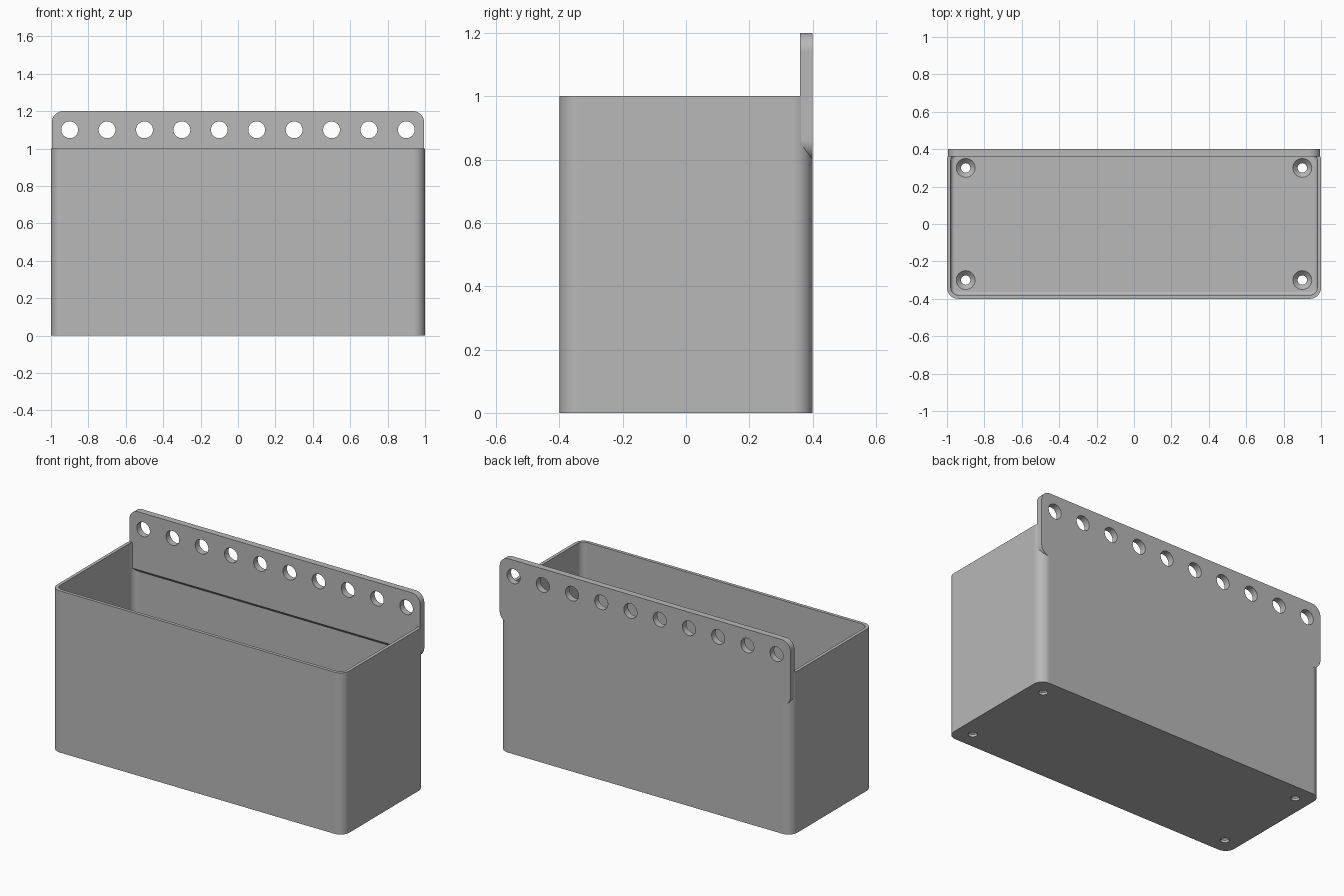
import bpy, bmesh, math
from mathutils import Matrix, Vector

if "Cube" in bpy.data.objects:
    bpy.data.objects.remove(bpy.data.objects["Cube"])

grey = bpy.data.materials.new("light grey")
grey.use_nodes = True
COLOUR = (0.48, 0.48, 0.48, 1)
grey.diffuse_color = COLOUR
grey.node_tree.nodes["Principled BSDF"].inputs["Base Color"].default_value = COLOUR


def make_object(name, bm):
    bmesh.ops.recalc_face_normals(bm, faces=bm.faces)
    mesh = bpy.data.meshes.new(name)
    bm.to_mesh(mesh)
    bm.free()
    mesh.materials.append(grey)
    obj = bpy.data.objects.new(name, mesh)
    bpy.context.collection.objects.link(obj)
    return obj


def rounded_block(half_u, half_v, radius, low, high, steps=10):
    """Rounded rectangle extruded along z."""
    bm = bmesh.new()
    ring = []
    for quarter, (su, sv) in enumerate([(1, 1), (-1, 1), (-1, -1), (1, -1)]):
        for i in range(steps + 1):
            a = math.pi / 2 * (quarter + i / steps)
            ring.append(bm.verts.new((su * (half_u - radius) + radius * math.cos(a),
                                      sv * (half_v - radius) + radius * math.sin(a), low)))
    base = bm.faces.new(ring)
    grown = bmesh.ops.extrude_face_region(bm, geom=[base])["geom"]
    bmesh.ops.translate(bm, vec=(0, 0, high - low),
                        verts=[g for g in grown if isinstance(g, bmesh.types.BMVert)])
    return bm


def add_cone(bm, r_low, r_high, depth, matrix):
    bmesh.ops.create_cone(bm, cap_ends=True, segments=32, radius1=r_low,
                          radius2=r_high, depth=depth, matrix=matrix)


def cut(target, cutter):
    cutter.hide_render = True
    mod = target.modifiers.new("cut", 'BOOLEAN')
    mod.operation = 'DIFFERENCE'
    mod.solver = 'EXACT'
    mod.object = cutter
    bpy.context.view_layer.objects.active = target
    bpy.ops.object.modifier_apply(modifier=mod.name)
    bpy.data.objects.remove(cutter)


def finish(obj):
    bpy.ops.object.select_all(action='DESELECT')
    obj.select_set(True)
    bpy.context.view_layer.objects.active = obj
    bpy.ops.object.shade_smooth_by_angle(angle=math.radians(30))
    mod = obj.modifiers.new("flat walls", 'WEIGHTED_NORMAL')
    mod.keep_sharp = True


WALL, FLOOR, CORNER = 0.02, 0.04, 0.06

# Open box with a softly filleted inside floor
box = make_object("box", rounded_block(1, 0.4, CORNER, 0, 1))
bm = rounded_block(1 - WALL, 0.4 - WALL, CORNER - WALL, FLOOR, 1.2)
floor_edges = [e for e in bm.edges if all(v.co.z < 0.5 for v in e.verts)]
bmesh.ops.bevel(bm, geom=floor_edges, offset=0.02, segments=4, profile=0.5, affect='EDGES')
cut(box, make_object("cavity_cutter", bm))

# Countersunk screw holes in the floor
bm = bmesh.new()
for x in (-0.9, 0.9):
    for y in (-0.3, 0.3):
        add_cone(bm, 0.025, 0.025, 0.06, Matrix.Translation((x, y, 0)))
cut(box, make_object("drain_cutter", bm))
bm = bmesh.new()
for x in (-0.9, 0.9):
    for y in (-0.3, 0.3):
        add_cone(bm, 0.022, 0.052, 0.03, Matrix.Translation((x, y, FLOOR - 0.0135)))
cut(box, make_object("countersink_cutter", bm))
finish(box)

# Hanging plate along the back, with a sloped lower edge
bm = rounded_block(0.995, 0.2, CORNER, -0.4, -0.36)
bm.transform(Matrix.Translation((0, 0, 1)) @ Matrix.Rotation(math.pi / 2, 4, 'X'))
cut_plane = bmesh.ops.bisect_plane(bm, geom=bm.verts[:] + bm.edges[:] + bm.faces[:],
                                   plane_co=Vector((0, 0.36, 0.841)),
                                   plane_no=Vector((0, -1, -1)), clear_outer=True)
rim = [g for g in cut_plane["geom_cut"] if isinstance(g, bmesh.types.BMEdge)]
bmesh.ops.holes_fill(bm, edges=rim)
plate = make_object("hanging_plate", bm)

# Row of ten round holes through the plate
bm = bmesh.new()
for i in range(10):
    add_cone(bm, 0.045, 0.045, 0.2, Matrix.Translation((-0.9 + 0.2 * i, 0.38, 1.1))
             @ Matrix.Rotation(math.pi / 2, 4, 'X'))
cut(plate, make_object("hole_cutter", bm))
finish(plate)
